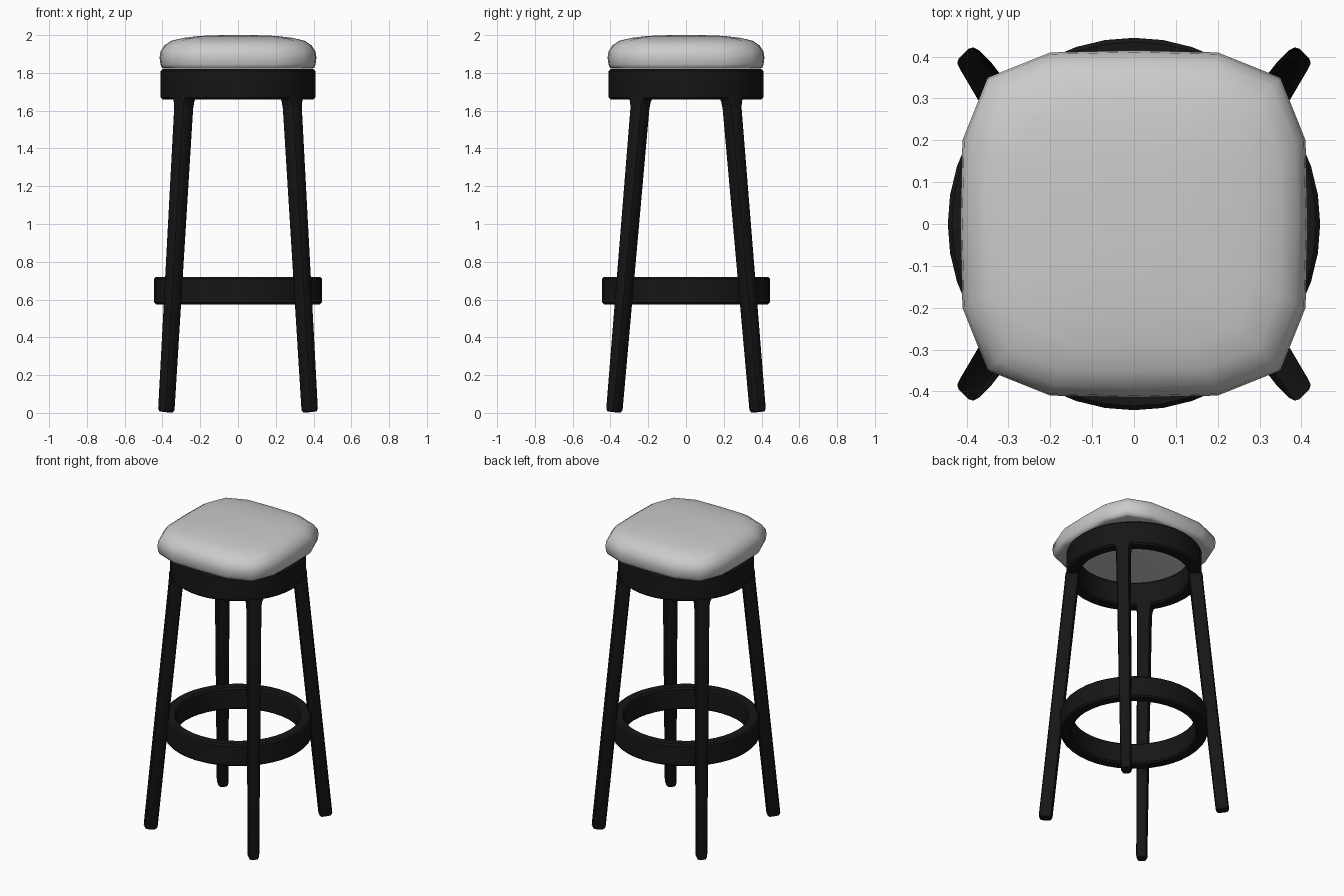
import bpy, bmesh, math
from mathutils import Vector

if "Cube" in bpy.data.objects:
    bpy.data.objects.remove(bpy.data.objects["Cube"])

black = bpy.data.materials.new("black_wood")
black.diffuse_color = (0.008, 0.008, 0.008, 1)
black.use_nodes = True
black.node_tree.nodes["Principled BSDF"].inputs["Base Color"].default_value = black.diffuse_color


def loft(name, rings, closed=False, mat=None, angle=40):
    """Skin a list of equal-length point loops; cap the ends or wrap around."""
    bm = bmesh.new()
    loops = [[bm.verts.new(p) for p in ring] for ring in rings]
    n = len(loops[0])
    pairs = list(zip(loops, loops[1:])) + ([(loops[-1], loops[0])] if closed else [])
    for a, b in pairs:
        for i in range(n):
            j = (i + 1) % n
            bm.faces.new((a[i], a[j], b[j], b[i]))
    if not closed:
        bm.faces.new(loops[0][::-1])
        bm.faces.new(loops[-1])
    bmesh.ops.recalc_face_normals(bm, faces=bm.faces)
    me = bpy.data.meshes.new(name)
    bm.to_mesh(me)
    bm.free()
    ob = bpy.data.objects.new(name, me)
    bpy.context.collection.objects.link(ob)
    if mat:
        me.materials.append(mat)
    bpy.ops.object.select_all(action='DESELECT')
    ob.select_set(True)
    bpy.context.view_layer.objects.active = ob
    bpy.ops.object.shade_smooth_by_angle(angle=math.radians(angle))
    return ob


def hoop(name, r_in, r_out, z0, z1, b=0.01, seg=40):
    """Round band with chamfered edges."""
    profile = [(r_in, z0 + b), (r_in + b, z0), (r_out - b, z0), (r_out, z0 + b),
               (r_out, z1 - b), (r_out - b, z1), (r_in + b, z1), (r_in, z1 - b)]
    turn = [2 * math.pi * i / seg for i in range(seg)]
    return loft(name, [[(r * math.cos(t), r * math.sin(t), z) for t in turn]
                       for r, z in profile], closed=True, mat=black)


# seat cushion: rounded-square outline, domed top
quarter = [(0.415, 0), (0.41, 0.2), (0.35, 0.35), (0.2, 0.41)]
outline = []
for k in range(4):
    c, s = (1, 0, -1, 0)[k], (0, 1, 0, -1)[k]
    outline += [(c * x - s * y, s * x + c * y) for x, y in quarter]
levels = [(0.93, 1.822), (0.97, 1.826), (0.99, 1.845), (1.0, 1.88), (0.99, 1.912),
          (0.94, 1.945), (0.85, 1.97), (0.7, 1.985), (0.48, 1.996), (0.2, 2.0)]
loft("seat_cushion", [[(f * x, f * y, z) for x, y in outline] for f, z in levels],
     angle=60)

# apron under the seat and footrest hoop
hoop("seat_apron", 0.335, 0.41, 1.66, 1.82)
hoop("footrest_ring", 0.375, 0.445, 0.575, 0.72)

# splayed tapered legs, flared where they meet the apron
TOP, FOOT = Vector((0.285, 0.24, 1.66)), Vector((0.38, 0.38, 0.006))


def leg(name, sx, sy):
    rings = []
    # position along leg, radial half width, tangential half width, end tilt
    for t, a, w, tilt in [(0, 0.034, 0.026, 0.1), (0.008, 0.040, 0.032, 0.1),
                          (0.97, 0.042, 0.042, 0), (0.99, 0.043, 0.047, 0),
                          (1.006, 0.043, 0.06, 0)]:
        p = FOOT.lerp(TOP, t)
        d = Vector((p.x, p.y, 0)).normalized()
        e = Vector((-d.y, d.x, 0))
        ring = []
        for u, v in [(1, .5), (.85, .85), (.5, 1), (-.5, 1), (-.85, .85), (-1, .5),
                     (-1, -.5), (-.85, -.85), (-.5, -1), (.5, -1), (.85, -.85), (1, -.5)]:
            q = p + d * (u * a) + e * (v * w)
            ring.append((sx * q.x, sy * q.y, q.z + tilt * u * a))
        rings.append(ring)
    loft(name, rings, mat=black, angle=35)


for sy, depth in ((-1, "front"), (1, "back")):
    for sx, side in ((-1, "left"), (1, "right")):
        leg(f"{depth}_{side}_leg", sx, sy)
